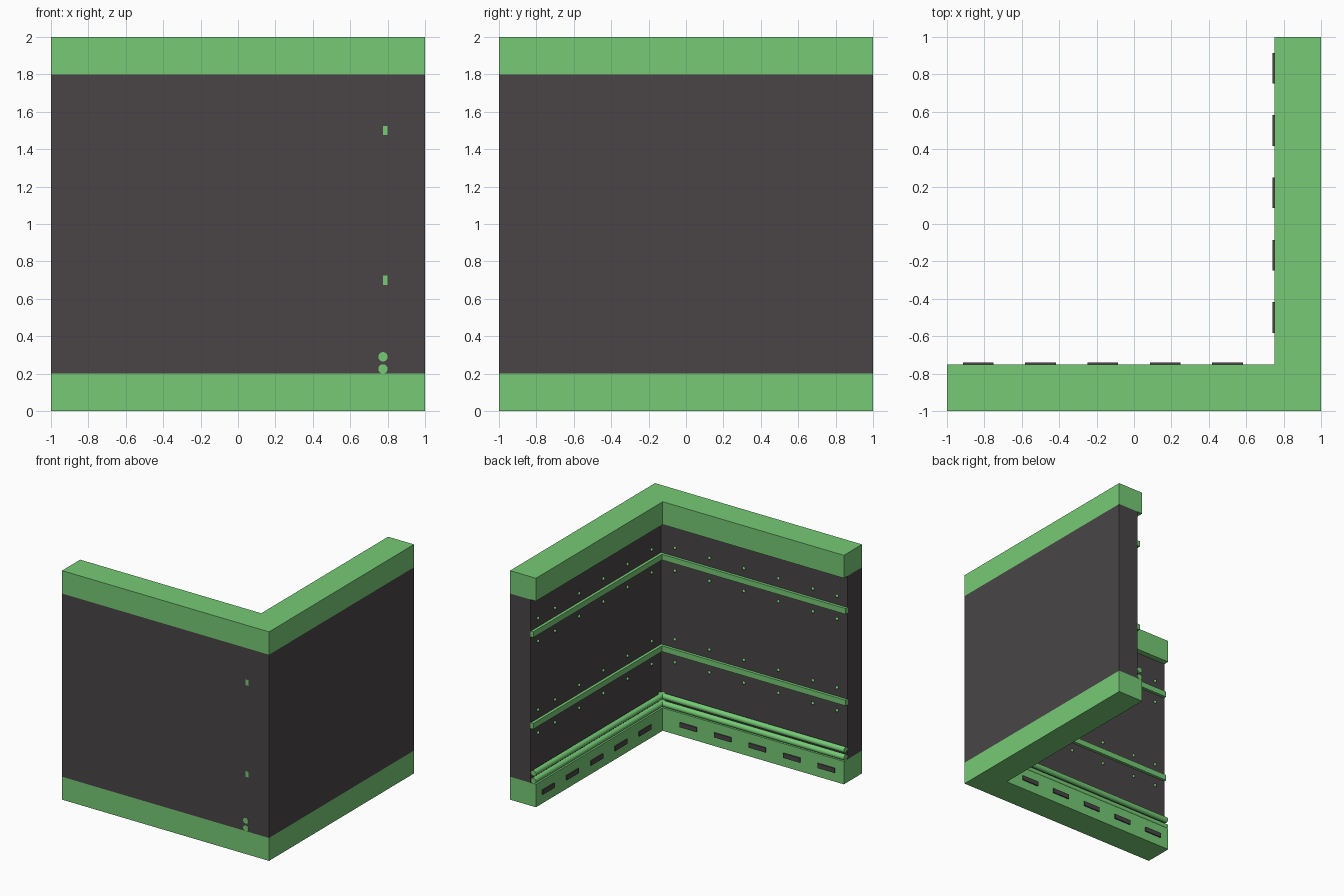
import bpy, bmesh
from math import pi
from mathutils import Matrix, Vector

if "Cube" in bpy.data.objects:
    bpy.data.objects.remove(bpy.data.objects["Cube"])


def material(name, rgb):
    m = bpy.data.materials.new(name)
    m.diffuse_color = (*rgb, 1)
    m.use_nodes = True
    m.node_tree.nodes["Principled BSDF"].inputs["Base Color"].default_value = m.diffuse_color
    return m


GREEN = material("green_paint", (0.18, 0.59, 0.18))
DARK = material("dark_metal", (0.068, 0.06, 0.063))


def finish(name, bm, mat, smooth=False):
    bmesh.ops.recalc_face_normals(bm, faces=bm.faces)
    for f in bm.faces:
        f.smooth = smooth
    me = bpy.data.meshes.new(name)
    bm.to_mesh(me)
    bm.free()
    me.materials.append(mat)
    ob = bpy.data.objects.new(name, me)
    bpy.context.collection.objects.link(ob)
    if smooth:
        bpy.ops.object.select_all(action='DESELECT')
        ob.select_set(True)
        bpy.context.view_layer.objects.active = ob
        bpy.ops.object.shade_smooth_by_angle()
    return ob


def corner_wall(name, thick, z0, z1, mat):
    """L-shaped plan extruded upwards; outer corner at (1, -1)."""
    i = 1 - thick
    plan = [(-1, -1), (1, -1), (1, 1), (i, 1), (i, -i), (-1, -i)]
    bm = bmesh.new()
    face = bm.faces.new([bm.verts.new((x, y, z0)) for x, y in plan])
    ext = bmesh.ops.extrude_face_region(bm, geom=[face])
    up = [v for v in ext["geom"] if isinstance(v, bmesh.types.BMVert)]
    bmesh.ops.translate(bm, verts=up, vec=(0, 0, z1 - z0))
    finish(name, bm, mat)


def place(wing, along, depth, z):
    """Point on a wing: distance along it (free end = 1) and depth from centre."""
    return Vector((depth, along, z) if wing == "side" else (-along, -depth, z))


def add_box(bm, wing, a, d, z):
    """Box from (min, max) ranges along the wing, in depth and in height."""
    p, q = place(wing, a[0], d[0], z[0]), place(wing, a[1], d[1], z[1])
    size = [abs(c) for c in q - p]
    bmesh.ops.create_cube(bm, size=1, matrix=Matrix.Translation((p + q) / 2) @ Matrix.Diagonal((*size, 1)))


# main beams and wall panel
corner_wall("base_beam", 0.25, 0, 0.2, GREEN)
corner_wall("top_beam", 0.25, 1.8, 2, GREEN)
corner_wall("wall_panel", 0.2, 0.2, 1.8, DARK)

RIVETS = (-0.667, -0.333, 0, 0.333, 0.667, 0.9)

for wing in ("front", "side"):
    # the side wing's rails and pipes run through to the front face
    start = -1.001 if wing == "side" else -0.82

    # horizontal rails
    bm = bmesh.new()
    for z in (0.7, 1.5):
        add_box(bm, wing, (start, 1), (0.775, 0.81 if wing == "front" else 0.8), (z - 0.025, z + 0.025))
    finish(wing + "_rails", bm, GREEN)

    # pipes above the base beam
    bm = bmesh.new()
    turn = Matrix.Rotation(pi / 2, 4, 'X' if wing == "side" else 'Y')
    for z in (0.225, 0.29):
        centre = place(wing, (start + 1) / 2, 0.775, z)
        bmesh.ops.create_cone(bm, cap_ends=True, segments=24, radius1=0.025, radius2=0.025,
                              depth=1 - start, matrix=Matrix.Translation(centre) @ turn)
    finish(wing + "_pipes", bm, GREEN, True)

    # dark slots on the base beam
    bm = bmesh.new()
    for k in range(5):
        a = -0.5 + k / 3
        add_box(bm, wing, (a - 0.082, a + 0.082), (0.74, 0.76), (0.08, 0.12))
    finish(wing + "_slots", bm, DARK)

    # rivets above and below each rail
    bm = bmesh.new()
    for z in (0.6, 0.8, 1.4, 1.6):
        for a in RIVETS:
            bmesh.ops.create_uvsphere(bm, u_segments=12, v_segments=8, radius=0.0135,
                                      matrix=Matrix.Translation(place(wing, a, 0.8, z)))
    finish(wing + "_rivets", bm, GREEN, True)
